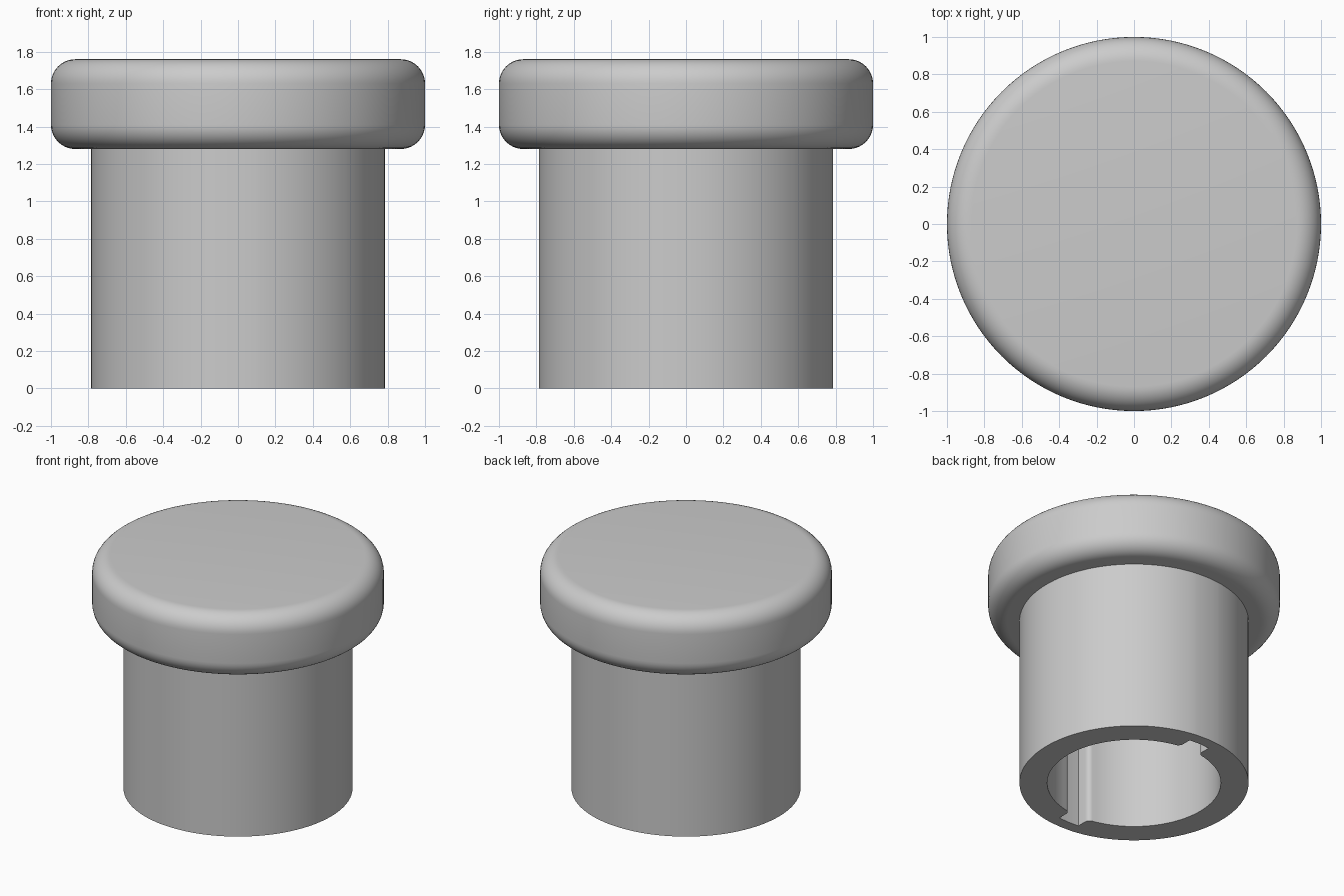
import bpy
import bmesh
from math import pi, sin, cos, atan2, hypot, radians, sqrt

cube = bpy.data.objects.get("Cube")
if cube:
    bpy.data.objects.remove(cube, do_unlink=True)

CAP_R, CAP_TOP, CAP_LOW, ROUND = 1.0, 1.76, 1.28, 0.13
STEM_R, BORE_R = 0.785, 0.595
SLOT_R, SLOT_HALF, LIP = 0.70, 0.085, 0.04
SEGMENTS = 128

grey = bpy.data.materials.new("light_grey")
grey.use_nodes = True
grey.diffuse_color = (0.6, 0.6, 0.6, 1)
bsdf = grey.node_tree.nodes["Principled BSDF"]
bsdf.inputs["Base Color"].default_value = grey.diffuse_color
bsdf.inputs["Roughness"].default_value = 0.6


def finish(name, bm):
    bmesh.ops.recalc_face_normals(bm, faces=bm.faces)
    mesh = bpy.data.meshes.new(name)
    bm.to_mesh(mesh)
    bm.free()
    mesh.materials.append(grey)
    obj = bpy.data.objects.new(name, mesh)
    bpy.context.collection.objects.link(obj)
    bpy.ops.object.select_all(action="DESELECT")
    obj.select_set(True)
    bpy.context.view_layer.objects.active = obj
    bpy.ops.object.shade_smooth_by_angle(angle=radians(35))


def ring(bm, points, z):
    return [bm.verts.new((x, y, z)) for x, y in points]


def bridge(bm, a, b):
    for i in range(len(a)):
        j = (i + 1) % len(a)
        bm.faces.new((a[i], a[j], b[j], b[i]))


def circle(r):
    return [(r * cos(2 * pi * i / SEGMENTS), r * sin(2 * pi * i / SEGMENTS))
            for i in range(SEGMENTS)]


# Cap: a disc with rounded upper and lower rims
def build_cap():
    bm = bmesh.new()
    steps = 10
    profile = []
    for start, zc in ((-pi / 2, CAP_LOW + ROUND), (0, CAP_TOP - ROUND)):
        for i in range(steps + 1):
            a = start + i * pi / 2 / steps
            profile.append((CAP_R - ROUND + ROUND * cos(a), zc + ROUND * sin(a)))
    rings = [ring(bm, circle(r), z) for r, z in profile]
    for a, b in zip(rings, rings[1:]):
        bridge(bm, a, b)
    bm.faces.new(rings[0])
    bm.faces.new(rings[-1])
    finish("cap", bm)


# Bore outline: a circle with two opposite slots whose lips are rounded
def bore_outline():
    lip_x = SLOT_HALF + LIP
    lip_y = sqrt((BORE_R + LIP) ** 2 - lip_x ** 2)
    end = atan2(-lip_y, -lip_x) + 2 * pi
    side = [(SLOT_HALF, sqrt(SLOT_R ** 2 - SLOT_HALF ** 2))]
    for i in range(9):
        a = pi + (end - pi) * i / 8
        side.append((lip_x + LIP * cos(a), lip_y + LIP * sin(a)))
    slot = side[::-1] + [(0, SLOT_R)] + [(-x, y) for x, y in side]
    first = atan2(side[-1][1], side[-1][0])
    steps = 52
    arc = []
    for i in range(1, steps):
        a = pi - first + 2 * first * i / steps
        arc.append((BORE_R * cos(a), BORE_R * sin(a)))
    half = slot + arc
    return half + [(-x, -y) for x, y in half]


# Stem: a hollow tube, closed above by the cap
def build_stem():
    bm = bmesh.new()
    inner = bore_outline()
    outer = [(x * STEM_R / hypot(x, y), y * STEM_R / hypot(x, y)) for x, y in inner]
    loops = [ring(bm, outer, CAP_LOW), ring(bm, outer, 0),
             ring(bm, inner, 0), ring(bm, inner, CAP_LOW)]
    for a, b in zip(loops, loops[1:]):
        bridge(bm, a, b)
    finish("hollow_stem", bm)


build_cap()
build_stem()
